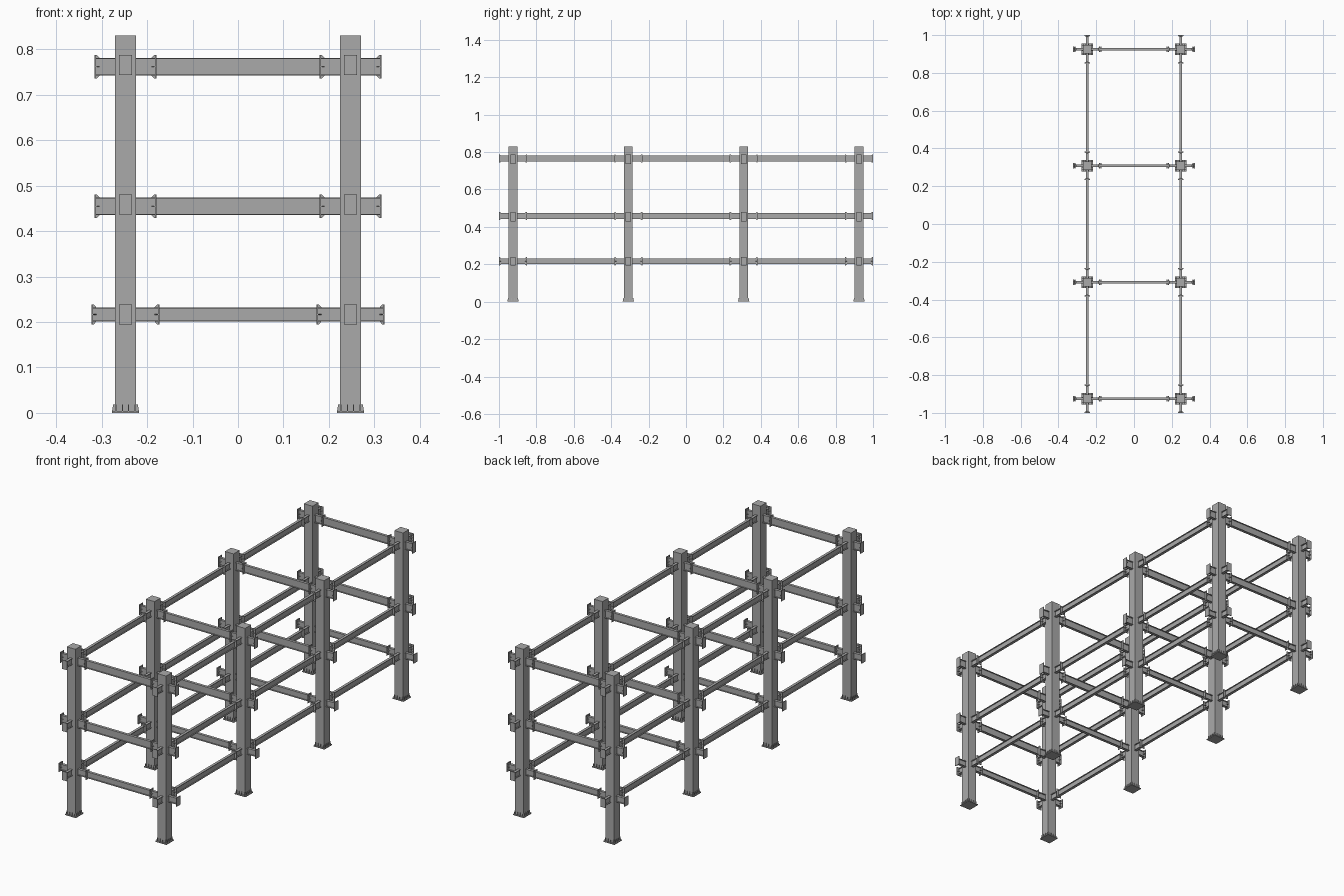
import bpy, bmesh
from mathutils import Vector

cube = bpy.data.objects.get("Cube")
if cube:
    bpy.data.objects.remove(cube, do_unlink=True)

steel = bpy.data.materials.new("grey steel")
steel.use_nodes = True
GREY = (0.4, 0.4, 0.4, 1)
steel.diffuse_color = GREY
steel.node_tree.nodes["Principled BSDF"].inputs["Base Color"].default_value = GREY

X, Y, Z = Vector((1, 0, 0)), Vector((0, 1, 0)), Vector((0, 0, 1))
COLS_X = (-0.2475, 0.2475)
COLS_Y = (-0.925, -0.3083, 0.3083, 0.925)
HALF, HEIGHT = 0.0235, 0.83
FLANGE, THICK, WEB = 0.0135, 0.003, 0.004
PLATE_W, PLATE_T, LIP = 0.028, 0.003, 0.0065
# flush top of each level, depth and stub reach of its cross beams
LEVELS = ((0.781, 0.039, 0.068), (0.474, 0.039, 0.068), (0.232, 0.031, 0.075))
LONG_DEPTH, LONG_REACH = 0.031, 0.075


def prism(bm, origin, u, v, profile, sweep):
    """Sweep a flat profile, drawn along u and v, by a vector."""
    verts = [bm.verts.new(origin + u * a + v * b) for a, b in profile]
    face = bm.faces.new(verts)
    out = bmesh.ops.extrude_face_region(bm, geom=[face])
    moved = [g for g in out["geom"] if isinstance(g, bmesh.types.BMVert)]
    bmesh.ops.translate(bm, verts=moved, vec=sweep)


def box(bm, lo, hi):
    x0, y0, z0 = lo
    x1, y1, z1 = hi
    prism(bm, Vector(lo), X, Y, [(0, 0), (x1 - x0, 0), (x1 - x0, y1 - y0), (0, y1 - y0)], Z * (z1 - z0))


def i_beam(bm, start, end, depth):
    """I section between two points on its centre line."""
    side = (end - start).normalized().cross(Z)
    w, h, t, f = FLANGE / 2, depth / 2, WEB / 2, depth / 2 - THICK
    half = [(w, -h), (w, -f), (t, -f), (t, f), (w, f), (w, h)]
    prism(bm, start, side, Z, half + [(-a, b) for a, b in reversed(half)], end - start)


def stub(bm_stub, bm_plate, bm_rib, centre, out, depth, reach):
    """Beam stub on a column face with an end plate and stiffener ribs."""
    side = out.cross(Z)
    i_beam(bm_stub, centre + out * (HALF - 0.002), centre + out * (reach - PLATE_T), depth)
    w, h = PLATE_W / 2, depth / 2 + LIP
    back = centre + out * (reach - PLATE_T)
    prism(bm_plate, back, side, Z, [(-w, -h), (w, -h), (w, h), (-w, h)], out * PLATE_T)
    for s in (-1, 1):
        wedge = [(0, 0), (0, LIP), (-0.002, LIP), (-0.008, 0)]
        prism(bm_rib, back + Z * (s * depth / 2) - side * 0.001, out, Z * s, wedge, side * 0.002)
        wedge = [(0, 0), (0, w), (-0.002, w), (-0.009, 0)]
        prism(bm_rib, back - Z * 0.001, out, side * s, wedge, Z * 0.002)


def finish(bm, name):
    bmesh.ops.recalc_face_normals(bm, faces=bm.faces)
    mesh = bpy.data.meshes.new(name)
    bm.to_mesh(mesh)
    bm.free()
    mesh.materials.append(steel)
    bpy.context.collection.objects.link(bpy.data.objects.new(name, mesh))


parts = {n: bmesh.new() for n in ("columns", "base_plates", "base_ribs", "beam_stubs",
                                  "end_plates", "end_ribs", "cross_beams", "long_beams")}
joint = parts["beam_stubs"], parts["end_plates"], parts["end_ribs"]

for cx in COLS_X:
    for cy in COLS_Y:
        # column and its base
        box(parts["columns"], (cx - HALF, cy - HALF, 0.002), (cx + HALF, cy + HALF, HEIGHT))
        b = 0.03
        box(parts["base_plates"], (cx - b, cy - b, 0), (cx + b, cy + b, 0.004))
        for out in (X, -X, Y, -Y):
            side = out.cross(Z)
            for off in (-0.021, -0.007, 0.007, 0.021):
                foot = Vector((cx, cy, 0.003)) + out * HALF + side * (off - 0.001)
                prism(parts["base_ribs"], foot, out, Z,
                      [(0, 0), (0.0062, 0), (0.0035, 0.016), (0, 0.016)], side * 0.002)
        # stubs on all four faces at each level
        for top, depth, reach in LEVELS:
            for s in (-1, 1):
                stub(*joint, Vector((cx, cy, top - depth / 2)), X * s, depth, reach)
                stub(*joint, Vector((cx, cy, top - LONG_DEPTH / 2)), Y * s, LONG_DEPTH, LONG_REACH)

# beams spanning between the stubs
for top, depth, reach in LEVELS:
    for cy in COLS_Y:
        z = top - depth / 2
        i_beam(parts["cross_beams"], Vector((COLS_X[0] + reach, cy, z)),
               Vector((COLS_X[1] - reach, cy, z)), depth)
    for cx in COLS_X:
        for y0, y1 in zip(COLS_Y, COLS_Y[1:]):
            z = top - LONG_DEPTH / 2
            i_beam(parts["long_beams"], Vector((cx, y0 + LONG_REACH, z)),
                   Vector((cx, y1 - LONG_REACH, z)), LONG_DEPTH)

for name, bm in parts.items():
    finish(bm, name)
